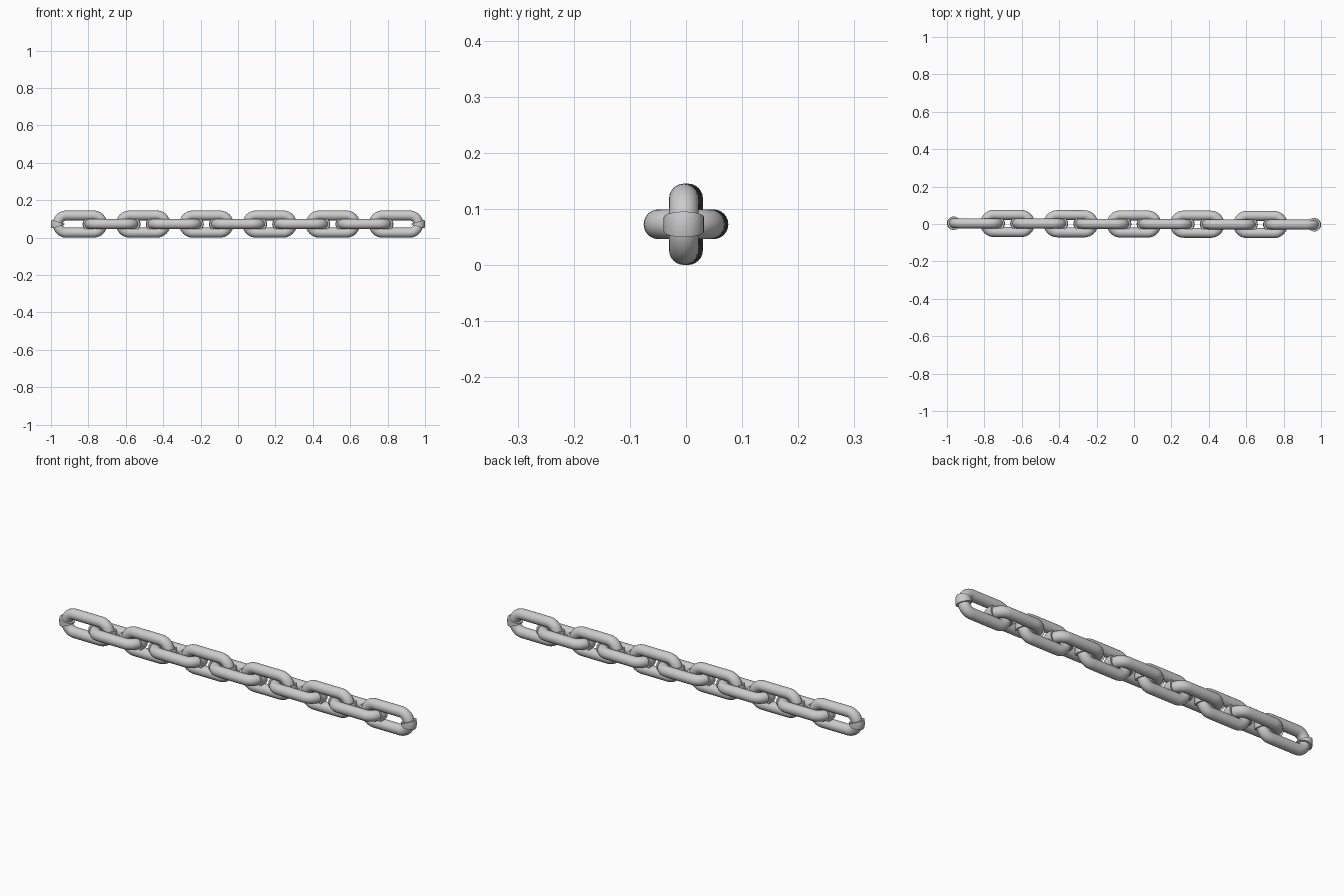
import bpy, bmesh
from math import sin, cos, pi, radians
from mathutils import Vector, Matrix

if "Cube" in bpy.data.objects:
    bpy.data.objects.remove(bpy.data.objects["Cube"])

WIRE = 0.0265      # wire radius
BEND = 0.046       # centreline radius of the link ends
HALF = 0.073       # half length of the straight sides
COLLAR = 0.036     # weld collar radius
COLLAR_ANGLE = radians(16)
PITCH = 0.169
HEIGHT = BEND + WIRE
SIDES = 24


def sweep(bm, path, radius, closed):
    """Sweep a round section along (centre, outward direction) stations in the XZ plane."""
    rings = []
    for c, out in path:
        rings.append([bm.verts.new(c + out * radius * cos(2 * pi * k / SIDES)
                                   + Vector((0, radius * sin(2 * pi * k / SIDES), 0)))
                      for k in range(SIDES)])
    n = len(rings)
    for i in range(n if closed else n - 1):
        a, b = rings[i], rings[(i + 1) % n]
        for k in range(SIDES):
            j = (k + 1) % SIDES
            bm.faces.new((a[k], a[j], b[j], b[k]))
    if not closed:
        bm.faces.new(rings[0])
        bm.faces.new(rings[-1])


def station(side, ang):
    out = Vector((side * cos(ang), 0, side * sin(ang)))
    return Vector((side * HALF, 0, 0)) + out * BEND, out


bm = bmesh.new()
# oval wire loop
STEPS = 16
loop = [station(s, -pi / 2 + pi * i / STEPS) for s in (1, -1) for i in range(STEPS + 1)]
sweep(bm, loop, WIRE, True)
# weld collar around each end
for s in (1, -1):
    sweep(bm, [station(s, COLLAR_ANGLE * i / 3) for i in range(-3, 4)], COLLAR, False)
bmesh.ops.recalc_face_normals(bm, faces=bm.faces)
mesh = bpy.data.meshes.new("chain_link")
bm.to_mesh(mesh)
bm.free()

# eleven links, alternately upright and flat, with a very slight drift in y
tilt = Matrix.Rotation(-0.004, 4, 'Z')
for i in range(11):
    ob = bpy.data.objects.new(f"chain_link_{i + 1}", mesh)
    bpy.context.collection.objects.link(ob)
    ob.matrix_world = (Matrix.Translation((0, 0, HEIGHT)) @ tilt
                       @ Matrix.Translation(((i - 5) * PITCH, 0, 0))
                       @ Matrix.Rotation(pi / 2 * (i % 2), 4, 'X'))
    ob.select_set(True)
    bpy.context.view_layer.objects.active = ob
bpy.ops.object.shade_smooth_by_angle(angle=radians(35))
